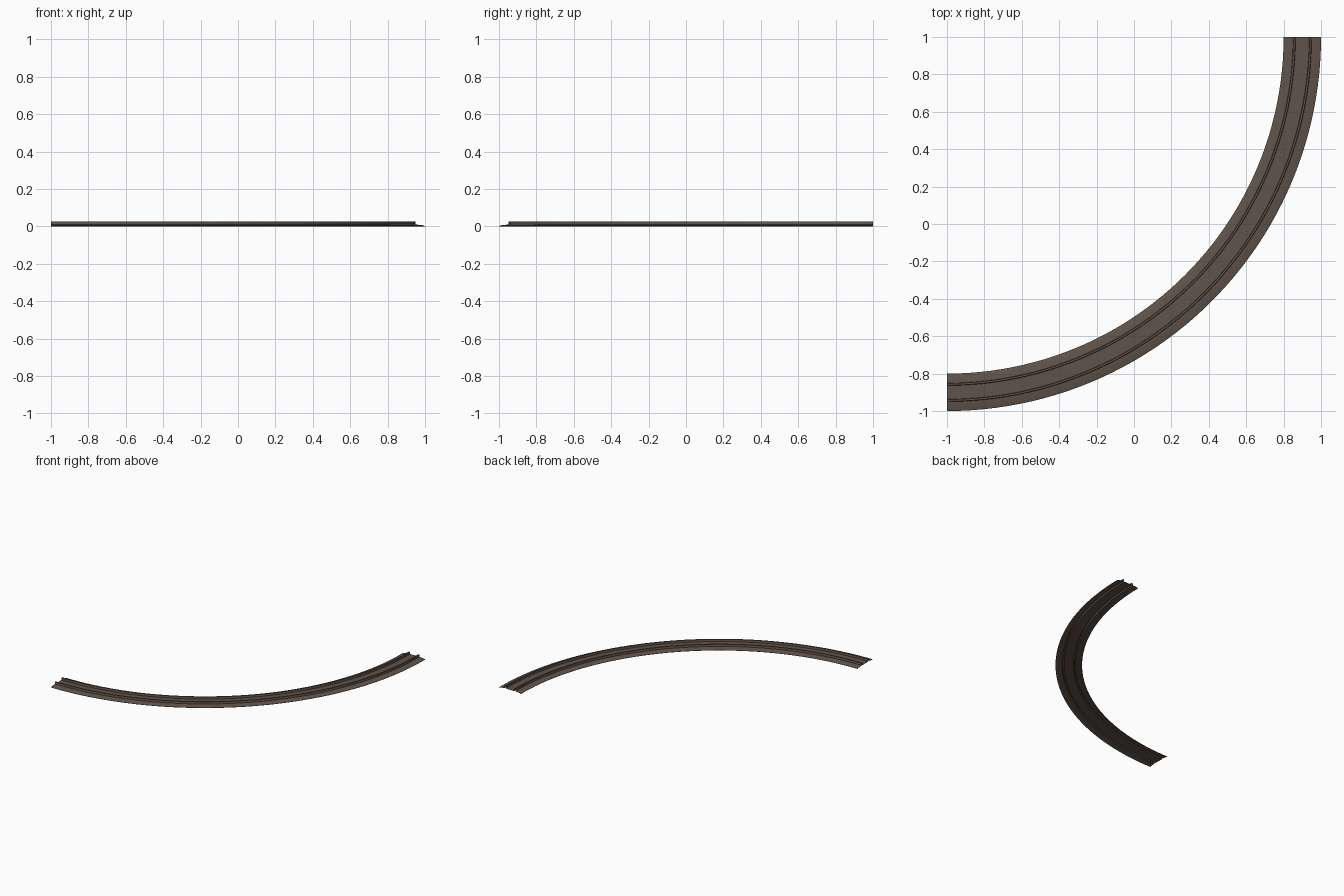
import bpy, bmesh, math

if "Cube" in bpy.data.objects:
    bpy.data.objects.remove(bpy.data.objects["Cube"])

# One brown for the whole track
brown = bpy.data.materials.new("dark brown")
brown.diffuse_color = (0.118, 0.088, 0.068, 1)
brown.use_nodes = True
brown.node_tree.nodes["Principled BSDF"].inputs["Base Color"].default_value = brown.diffuse_color

CENTRE = (-1.0, 1.0)   # centre of the quarter turn
MID = 1.9              # radius of the track centre line
STEPS = 48
SKIN = 0.002           # sheet thickness

# Half cross-section from the centre line outwards: (offset, height)
half = [(0.0, 0.010), (0.036, 0.010), (0.038, 0.027), (0.048, 0.027),
        (0.050, 0.010), (0.085, 0.007), (0.100, SKIN)]
top = [(-o, z) for o, z in reversed(half[1:])] + half
# Underside follows the top, so the rails are hollow from below
under = [(o, z - SKIN) for o, z in reversed(top)]
profile = top + under


def sweep(name, section):
    """Sweep a closed section around the quarter turn, with capped ends."""
    bm = bmesh.new()
    rings = []
    for i in range(STEPS + 1):
        a = -math.pi / 2 * i / STEPS
        rings.append([bm.verts.new((CENTRE[0] + (MID + o) * math.cos(a),
                                    CENTRE[1] + (MID + o) * math.sin(a), z))
                      for o, z in section])
    n = len(section)
    for r0, r1 in zip(rings, rings[1:]):
        for k in range(n):
            m = (k + 1) % n
            bm.faces.new((r0[k], r0[m], r1[m], r1[k]))
    # End caps as strips between top and underside
    for ring in (rings[0], rings[-1]):
        for k in range(n // 2 - 1):
            bm.faces.new((ring[k], ring[k + 1], ring[n - 2 - k], ring[n - 1 - k]))
    bmesh.ops.recalc_face_normals(bm, faces=bm.faces)
    me = bpy.data.meshes.new(name)
    bm.to_mesh(me)
    bm.free()
    ob = bpy.data.objects.new(name, me)
    bpy.context.collection.objects.link(ob)
    me.materials.append(brown)
    return ob


# Curved track: sloped flanges, two raised rails and a flat bed
track = sweep("curved_track", profile)
bpy.context.view_layer.objects.active = track
track.select_set(True)
bpy.ops.object.shade_smooth_by_angle(angle=math.radians(20))
